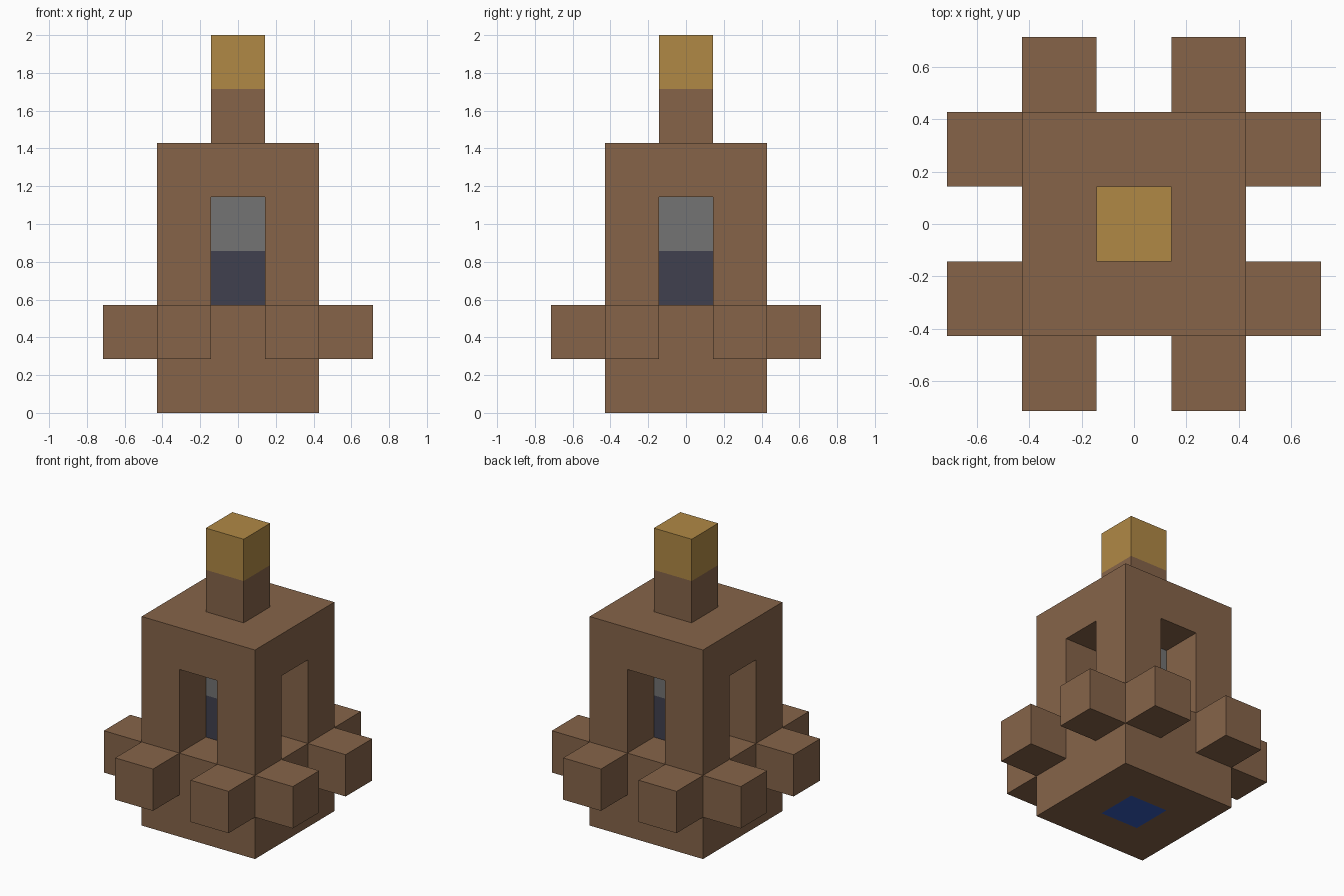
import bpy
import bmesh
from itertools import product
from mathutils import Vector

cube = bpy.data.objects.get("Cube")
if cube:
    bpy.data.objects.remove(cube, do_unlink=True)

U = 2 / 7  # edge length of one block


def material(name, srgb):
    rgb = [((c / 255 + 0.055) / 1.055) ** 2.4 for c in srgb]
    mat = bpy.data.materials.new(name)
    mat.use_nodes = True
    mat.diffuse_color = (*rgb, 1)
    mat.node_tree.nodes["Principled BSDF"].inputs["Base Color"].default_value = (*rgb, 1)
    return mat


brown = material("brown wood", (134, 100, 73))
gold = material("gold", (176, 137, 69))
gray = material("gray", (115, 115, 115))
navy = material("dark navy", (64, 64, 78))
blue = material("blue", (54, 90, 188))

ring = [(x, y) for x, y in product((-1, 0, 1), repeat=2) if (x, y) != (0, 0)]
corners = list(product((-1, 1), repeat=2))

# Each part is a material and the block cells it fills
parts = {
    "base": (brown, [(x, y, z) for x, y in ring for z in (0, 1)]),
    "corner_posts": (brown, [(x, y, z) for x, y in corners for z in (2, 3)]),
    "roof": (brown, [(x, y, 4) for x, y in ring + [(0, 0)]]),
    "chimney": (brown, [(0, 0, 5)]),
    "chimney_tip": (gold, [(0, 0, 6)]),
    "base_inlay": (blue, [(0, 0, 0)]),
    "core_support": (brown, [(0, 0, 1)]),
    "core_lower": (navy, [(0, 0, 2)]),
    "core_upper": (gray, [(0, 0, 3)]),
}

# Eight arms, two on each side
for x, y in corners:
    side = ("left" if x > 0 else "right") + "_" + ("back" if y > 0 else "front")
    parts[f"{side}_side_arm"] = (brown, [(2 * x, y, 1)])
    parts[f"{side}_end_arm"] = (brown, [(x, 2 * y, 1)])

filled = {cell for mat, cells in parts.values() for cell in cells}


def build(name, mat, cells):
    """Make one mesh of the block faces that touch open air."""
    bm = bmesh.new()
    for cell in cells:
        centre = Vector(cell) + Vector((0, 0, 0.5))
        for axis, sign in product(range(3), (-1, 1)):
            normal = Vector((0, 0, 0))
            normal[axis] = sign
            if tuple(int(c + n) for c, n in zip(cell, normal)) in filled:
                continue
            a = Vector((0, 0, 0))
            a[(axis + 1) % 3] = 0.5
            b = normal.cross(a)
            mid = centre + normal / 2
            corners_3d = (mid - a - b, mid + a - b, mid + a + b, mid - a + b)
            bm.faces.new([bm.verts.new(p * U) for p in corners_3d])
    if not bm.faces:
        bm.free()
        return
    bmesh.ops.remove_doubles(bm, verts=bm.verts, dist=0.001)
    mesh = bpy.data.meshes.new(name)
    bm.to_mesh(mesh)
    bm.free()
    mesh.materials.append(mat)
    bpy.context.collection.objects.link(bpy.data.objects.new(name, mesh))


for name, (mat, cells) in parts.items():
    build(name, mat, cells)
